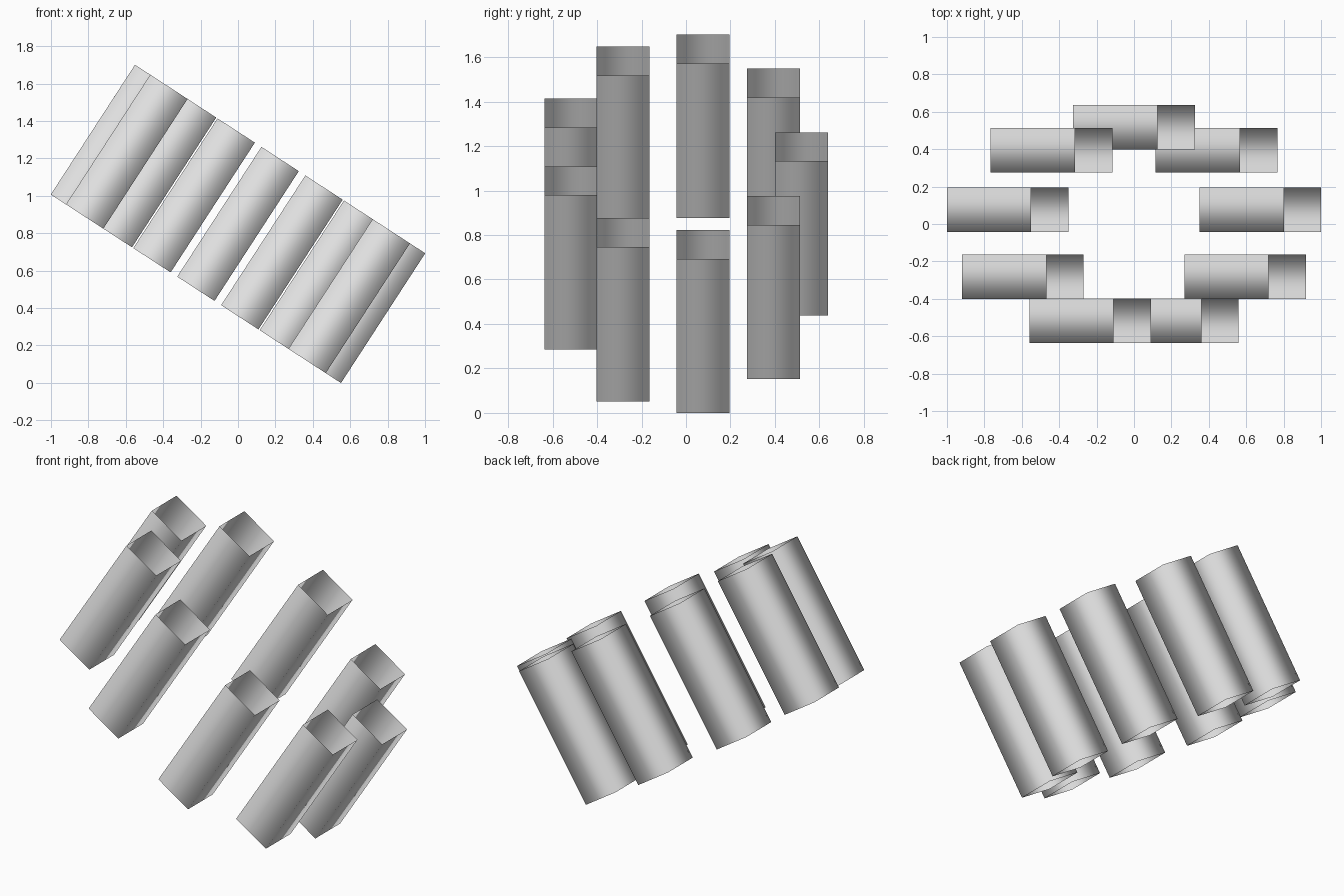
import bpy, bmesh, math
from mathutils import Matrix, Vector

if "Cube" in bpy.data.objects:
    bpy.data.objects.remove(bpy.data.objects["Cube"])

TILT = Matrix.Rotation(math.radians(33), 4, 'Y')
COUNT = 9
RING_X, RING_Y = 0.8186, 0.5345    # oval ring radii in the tilted plane
SIDE, LENGTH = 0.238, 0.827        # square tube section and length
Y_SHIFT = -0.016

grey = bpy.data.materials.new("light_grey")
grey.diffuse_color = (0.8, 0.8, 0.8, 1)
grey.use_nodes = True
grey.node_tree.nodes["Principled BSDF"].inputs["Base Color"].default_value = grey.diffuse_color


def tube(name, location):
    """Open-ended four-sided tube with smooth shading."""
    bm = bmesh.new()
    r = SIDE / math.sqrt(2)
    bmesh.ops.create_cone(bm, cap_ends=False, segments=4,
                          radius1=r, radius2=r, depth=LENGTH)
    # align the section's sides with the local axes
    if max(abs(v.co.x) for v in bm.verts) > SIDE * 0.6:
        bm.transform(Matrix.Rotation(math.radians(45), 4, 'Z'))
    for f in bm.faces:
        c = f.calc_center_median()
        f.normal_update()
        if f.normal.dot(Vector((c.x, c.y, 0))) < 0:
            f.normal_flip()
        f.smooth = True
    mesh = bpy.data.meshes.new(name)
    bm.to_mesh(mesh)
    bm.free()
    mesh.materials.append(grey)
    ob = bpy.data.objects.new(name, mesh)
    ob.matrix_world = Matrix.Translation(location) @ TILT
    bpy.context.collection.objects.link(ob)


# tubes spaced evenly around the tilted oval, first one at the back
for i in range(COUNT):
    a = math.pi / 2 + i * 2 * math.pi / COUNT
    p = TILT @ Vector((RING_X * math.cos(a), RING_Y * math.sin(a), 0))
    tube(f"ring_tube_{i + 1}", p + Vector((0, Y_SHIFT, 0.85)))
